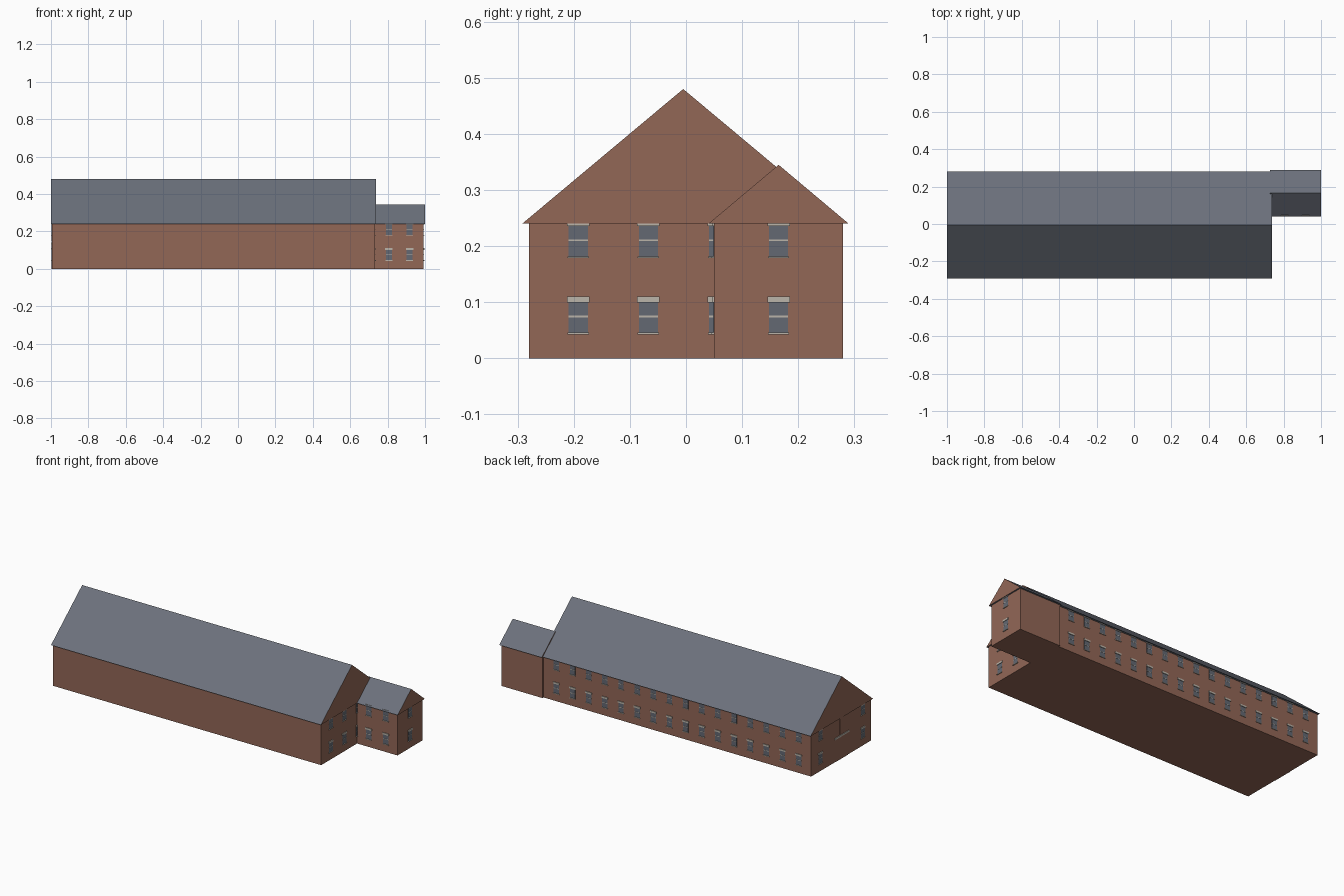
import bpy
import bmesh
from mathutils import Matrix, Vector

cube = bpy.data.objects.get("Cube")
if cube:
    bpy.data.objects.remove(cube)


def material(name, rgb):
    mat = bpy.data.materials.new(name)
    mat.use_nodes = True
    color = (*rgb, 1)
    mat.diffuse_color = color
    mat.node_tree.nodes["Principled BSDF"].inputs["Base Color"].default_value = color
    return mat


brick = material("red_brick", (0.29, 0.135, 0.094))
slate = material("grey_slate", (0.15, 0.165, 0.2))
glass = material("window_glass", (0.125, 0.14, 0.17))
stone = material("pale_stone", (0.5, 0.46, 0.4))


def finish(bm, name, mats):
    bmesh.ops.recalc_face_normals(bm, faces=bm.faces)
    mesh = bpy.data.meshes.new(name)
    bm.to_mesh(mesh)
    bm.free()
    for mat in mats:
        mesh.materials.append(mat)
    obj = bpy.data.objects.new(name, mesh)
    bpy.context.collection.objects.link(obj)
    return obj


def add_box(bm, low, high, slot=0):
    low, high = Vector(low), Vector(high)
    place = Matrix.Translation((low + high) / 2) @ Matrix.Diagonal((*(high - low), 1))
    verts = bmesh.ops.create_cube(bm, size=1, matrix=place)["verts"]
    for face in {f for v in verts for f in v.link_faces}:
        face.material_index = slot


def walls(name, low, high):
    bm = bmesh.new()
    add_box(bm, low, high)
    finish(bm, name, [brick])


def gable_roof(name, x0, x1, y0, y1, eave, ridge):
    """Triangular prism: slate slopes with brick gable ends."""
    bm = bmesh.new()
    profile = [(y0, eave), (y1, eave), ((y0 + y1) / 2, ridge)]
    face = bm.faces.new([bm.verts.new((x0, y, z)) for y, z in profile])
    extruded = bmesh.ops.extrude_face_region(bm, geom=[face], use_keep_orig=True)["geom"]
    moved = [g for g in extruded if isinstance(g, bmesh.types.BMVert)]
    bmesh.ops.translate(bm, verts=moved, vec=(x1 - x0, 0, 0))
    bm.normal_update()
    for f in bm.faces:
        f.material_index = 1 if abs(f.normal.x) > 0.9 else 0
    finish(bm, name, [slate, brick])


def wall_plate(bm, origin, along, out, u, width, z0, z1, depth, slot):
    """Thin plate on a wall, centred at distance u along it."""
    base = Vector(origin) + Vector(along) * u
    side = Vector(along) * (width / 2)
    a = base - side - Vector(out) * 0.002 + Vector((0, 0, z0))
    b = base + side + Vector(out) * depth + Vector((0, 0, z1))
    low = [min(p, q) for p, q in zip(a, b)]
    high = [max(p, q) for p, q in zip(a, b)]
    add_box(bm, low, high, slot)


def window_rows(name, origin, along, out, places):
    """Sash windows on both floors with sill, meeting rail and lintel."""
    bm = bmesh.new()
    for u in places:
        for sill in (0.043, 0.179):
            wall = (bm, origin, along, out, u)
            wall_plate(*wall, 0.034, sill, sill + 0.057, 0.001, 0)
            wall_plate(*wall, 0.038, sill, sill + 0.003, 0.005, 1)
            wall_plate(*wall, 0.034, sill + 0.03, sill + 0.033, 0.002, 1)
            wall_plate(*wall, 0.04, sill + 0.057, sill + 0.067, 0.004, 1)
    finish(bm, name, [glass, stone])


X, Y = Vector((1, 0, 0)), Vector((0, 1, 0))

# Main hall and side wing
walls("main_walls", (-0.995, -0.28, 0), (0.732, 0.27, 0.24))
walls("wing_walls", (0.728, 0.05, 0), (0.992, 0.28, 0.24))
gable_roof("main_roof", -1, 0.738, -0.292, 0.282, 0.24, 0.48)
gable_roof("wing_roof", 0.726, 1, 0.04, 0.29, 0.24, 0.345)

# Windows on each wall
window_rows("back_windows", Y * 0.27, X, Y, [-0.915 + 0.104 * i for i in range(16)])
window_rows("main_left_windows", X * 0.732, Y, X, [-0.192, -0.067, 0.058])
window_rows("main_right_windows", X * -0.995, Y, -X, [-0.205, 0.185])
window_rows("wing_front_windows", Y * 0.05, X, -Y, [0.807, 0.917])
window_rows("wing_left_windows", X * 0.992, Y, X, [0.165])

# End doorway, its lintel and the blind opening above
bm = bmesh.new()
end_wall = (bm, X * -0.995, Y, -X, -0.01)
wall_plate(*end_wall, 0.115, 0, 0.13, 0.002, 0)
wall_plate(*end_wall, 0.13, 0.13, 0.14, 0.004, 1)
wall_plate(*end_wall, 0.036, 0.146, 0.238, 0.002, 0)
finish(bm, "end_doorway", [brick, stone])
